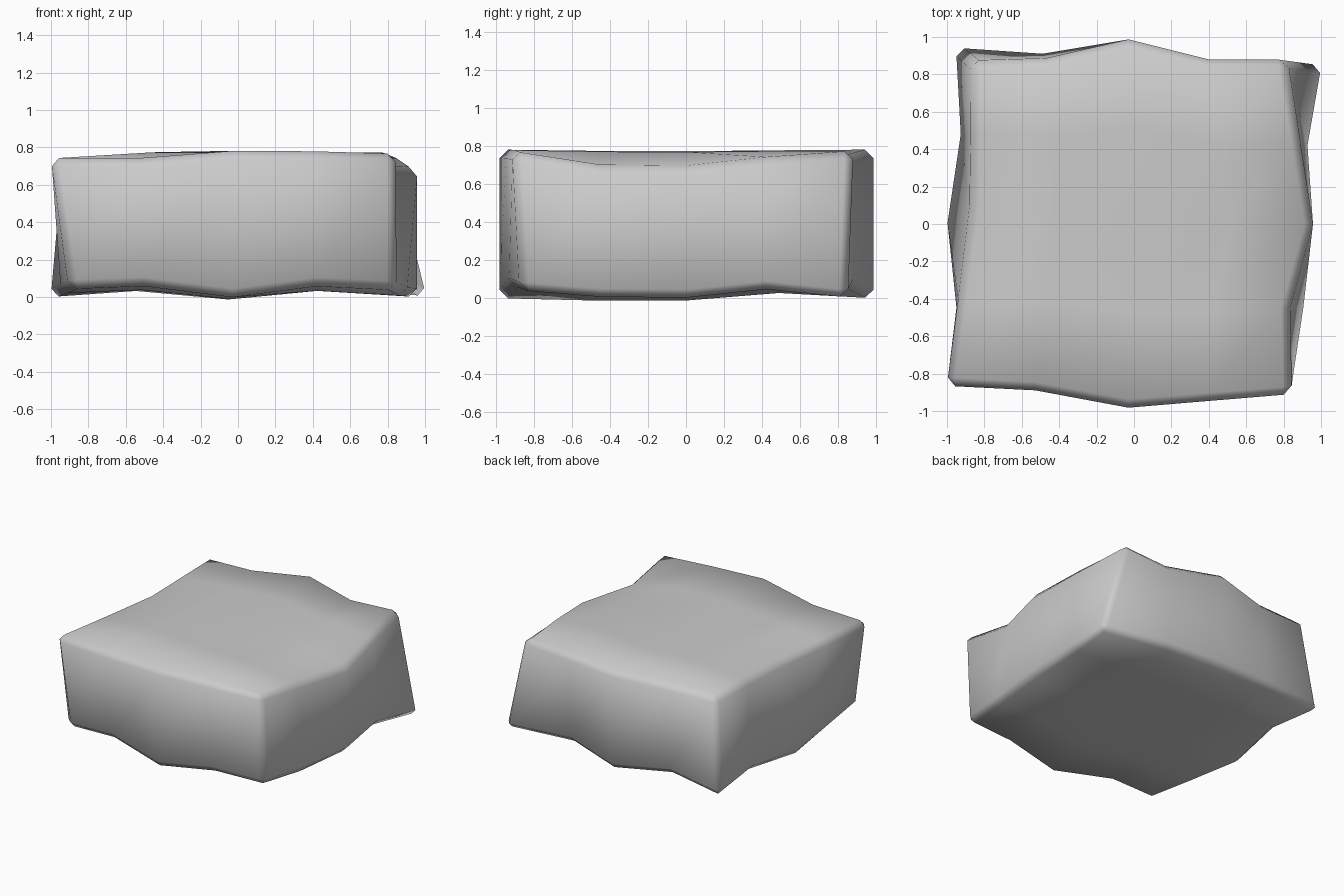
import bpy, bmesh
from mathutils import Vector

if "Cube" in bpy.data.objects:
    bpy.data.objects.remove(bpy.data.objects["Cube"])

N = 4  # segments along each side of the block


def rim(front, right, back, left):
    """Four edge polylines of one cap, as vectors (front/back run +x, left/right run +y)."""
    return [[Vector(p) for p in e] for e in (front, right, back, left)]


def cap(bm, edges, mid_z, pull):
    """Grid of vertices blended from its four edges, interior pulled towards mid_z."""
    f, r, b, l = edges
    grid = []
    for j in range(N + 1):
        v = j / N
        row = []
        for i in range(N + 1):
            u = i / N
            p = (f[i] * (1 - v) + b[i] * v + l[j] * (1 - u) + r[j] * u
                 - (f[0] * (1 - u) * (1 - v) + f[N] * u * (1 - v)
                    + b[0] * (1 - u) * v + b[N] * u * v))
            if 0 < i < N and 0 < j < N:
                p.z += (mid_z - p.z) * pull
            row.append(bm.verts.new(p))
        grid.append(row)
    return grid


# Uneven top and bottom outlines of the stone
tfl, tfr = (-1.008, -.865, .745), (.845, -.912, .775)
tbr, tbl = (.81, .88, .78), (-.87, .87, .75)
top = rim([tfl, (-.53, -.89, .74), (-.03, -.982, .782), (.4, -.947, .78), tfr],
          [tfr, (.83, -.45, .695), (.957, 0, .69), (.89, .42, .74), tbr],
          [tbl, (-.47, .885, .75), (-.03, .987, .782), (.4, .88, .75), tbr],
          [tfl, (-.94, -.4, .735), (-.872, .1, .73), (-.87, .48, .74), tbl])
bfl, bfr = (-.9, -.87, .045), (.84, -.87, .04)
bbr, bbl = (1.015, .85, .0), (-.957, .947, .0)
bottom = rim([bfl, (-.5, -.88, .06), (-.03, -.982, .0), (.42, -.93, .06), bfr],
             [bfr, (.91, -.45, .005), (.957, 0, .0), (.93, .42, .045), bbr],
             [bbl, (-.49, .912, .055), (-.03, .987, .0), (.4, .88, .055), bbr],
             [bfl, (-.95, -.45, .02), (-1.005, 0, .0), (-.93, .48, .035), bbl])

bm = bmesh.new()
t = cap(bm, top, .782, .85)
b = cap(bm, bottom, .02, .2)


def ring(g):
    """Boundary vertices of a grid, in order."""
    return (g[0][:N] + [row[N] for row in g[:N]]
            + g[N][:0:-1] + [row[0] for row in g[:0:-1]])


# Top and bottom faces
for g in (t, b):
    for j in range(N):
        for i in range(N):
            bm.faces.new((g[j][i], g[j][i + 1], g[j + 1][i + 1], g[j + 1][i]))
# Side walls
rt, rb = ring(t), ring(b)
for k in range(len(rt)):
    n = (k + 1) % len(rt)
    bm.faces.new((rb[k], rb[n], rt[n], rt[k]))
bmesh.ops.recalc_face_normals(bm, faces=bm.faces)
for face in bm.faces:
    face.smooth = True

mesh = bpy.data.meshes.new("stone_block")
bm.to_mesh(mesh)
bm.free()
block = bpy.data.objects.new("stone_block", mesh)
bpy.context.collection.objects.link(block)

# Chamfered, smooth shaded edges
bev = block.modifiers.new("soft_edges", 'BEVEL')
bev.width = .045
bev.segments = 1
bev.limit_method = 'ANGLE'
bev.angle_limit = .9
